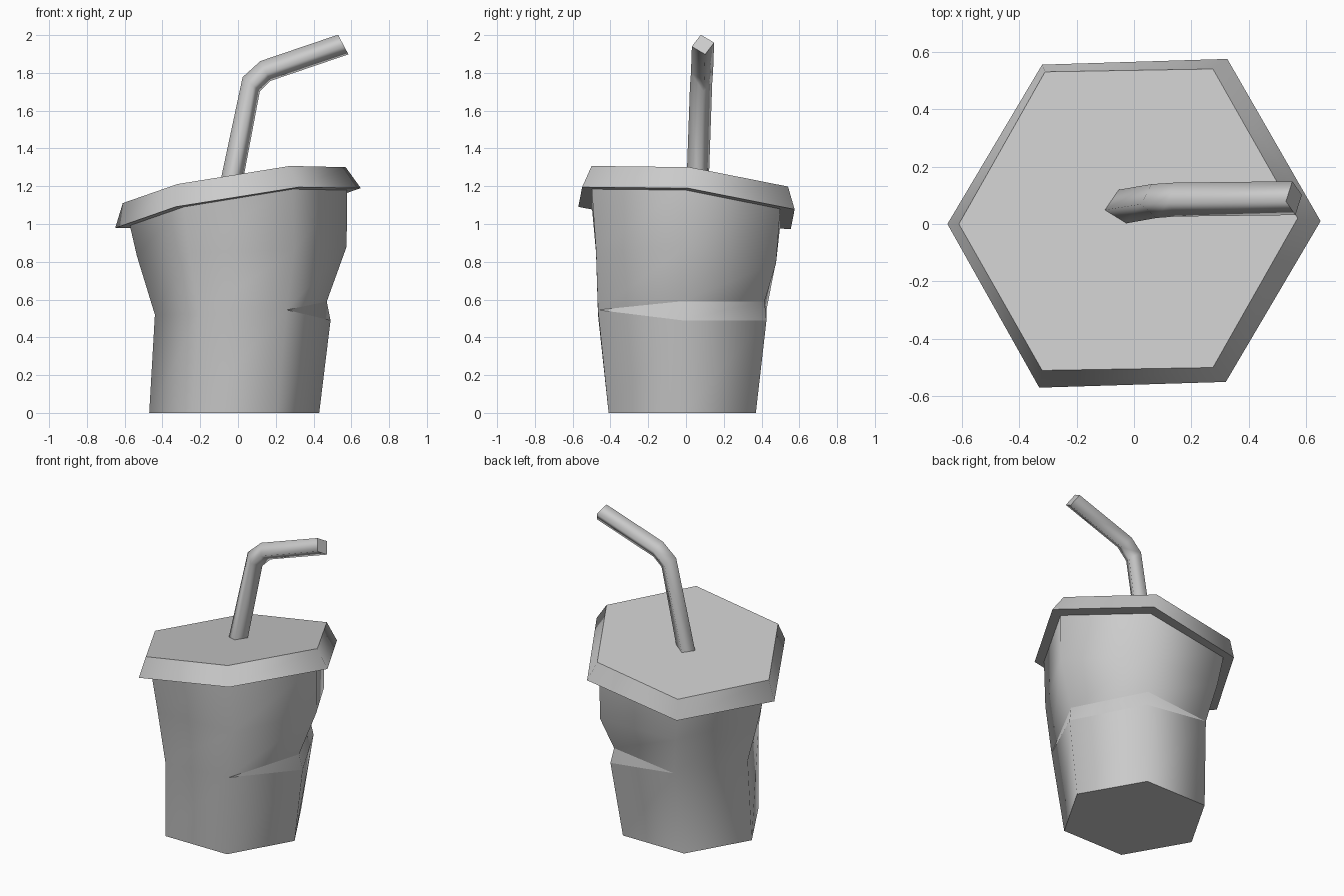
import bpy, bmesh
from math import cos, sin, radians
from mathutils import Vector

cube = bpy.data.objects.get("Cube")
if cube:
    bpy.data.objects.remove(cube, do_unlink=True)

grey = bpy.data.materials.new("plain_grey")
grey.use_nodes = True
grey.diffuse_color = (0.6, 0.6, 0.6, 1)
grey.node_tree.nodes["Principled BSDF"].inputs["Base Color"].default_value = grey.diffuse_color


def loft(name, rings, crease_row=None):
    """Skin a stack of rings, close both ends, keep caps and crease sharp."""
    bm = bmesh.new()
    cache = {}

    def vert(point):
        key = tuple(round(c, 5) for c in point)
        if key not in cache:
            cache[key] = bm.verts.new(key)
        return cache[key]

    rows = [[vert(p) for p in ring] for ring in rings]
    sharp_faces = [bm.faces.new(rows[0][::-1]), bm.faces.new(rows[-1])]
    count = len(rows[0])
    for r, (low, high) in enumerate(zip(rows, rows[1:])):
        for i in range(count):
            j = (i + 1) % count
            corners = list(dict.fromkeys((low[i], low[j], high[j], high[i])))
            if len(corners) > 2:
                face = bm.faces.new(corners)
                face.smooth = True
                if r == crease_row:
                    sharp_faces.append(face)
    bmesh.ops.recalc_face_normals(bm, faces=bm.faces[:])
    for edge in bm.edges:
        if sum(f in sharp_faces for f in edge.link_faces) == 1:
            edge.smooth = False
    mesh = bpy.data.meshes.new(name)
    bm.to_mesh(mesh)
    bm.free()
    mesh.materials.append(grey)
    obj = bpy.data.objects.new(name, mesh)
    bpy.context.collection.objects.link(obj)
    return obj


def hexagon(cx, cy, rx, ry, heights):
    """Six corners counter-clockwise from +x, each with its own height."""
    return [Vector((cx + rx * cos(radians(60 * i)), cy + ry * sin(radians(60 * i)), z))
            for i, z in enumerate(heights)]


def tilted(corners, height):
    """Drop flat corners onto the leaning plane of the lid."""
    return [Vector((x, y, height + 0.163 * x - 0.105 * y)) for x, y in corners]


# Dented cup: the two corners at +x and back are pinched into a ledge
base = hexagon(-0.02, -0.02, 0.45, 0.45, [0] * 6)
ledge_low = hexagon(0.025, -0.02, 0.465, 0.515, [0.49, 0.49, 0.545, 0.52, 0.52, 0.545])
ledge_high = [p.copy() for p in ledge_low]
for p in ledge_high[:2]:
    p += Vector((-0.02, -0.01, 0.1))
shoulder = hexagon(0.02, 0, 0.555, 0.55, [0.88, 0.79, 0.8, 0.83, 0.85, 0.86])
mouth = tilted([p.xy for p in hexagon(0, 0, 0.578, 0.578, [0] * 6)], 1.11)
loft("cup", [base, ledge_low, ledge_high, shoulder, mouth], crease_row=1)

# Leaning lid
rim = [(0.65, 0.01), (0.325, 0.575), (-0.32, 0.555), (-0.65, 0), (-0.33, -0.57), (0.32, -0.55)]
crown = [(0.57, 0.02), (0.275, 0.54), (-0.31, 0.53), (-0.61, 0), (-0.32, -0.51), (0.275, -0.5)]
loft("lid", [tilted(rim, 1.085), tilted(crown, 1.21)])

# Bent square straw: centre of each section and the lean of its cut
sections = [((-0.045, 0.06, 1.17), 169), ((0.07, 0.08, 1.74), 141),
            ((0.145, 0.085, 1.81), 117), ((0.557, 0.09, 1.95), 118)]
straw = []
for centre, lean in sections:
    up = Vector((cos(radians(lean)), 0, sin(radians(lean))))
    side = Vector((0, 1, 0))
    turns = [radians(90 * k - 11) for k in range(4)]
    straw.append([Vector(centre) + 0.06 * (up * cos(t) + side * sin(t)) for t in turns])
loft("straw", straw)
